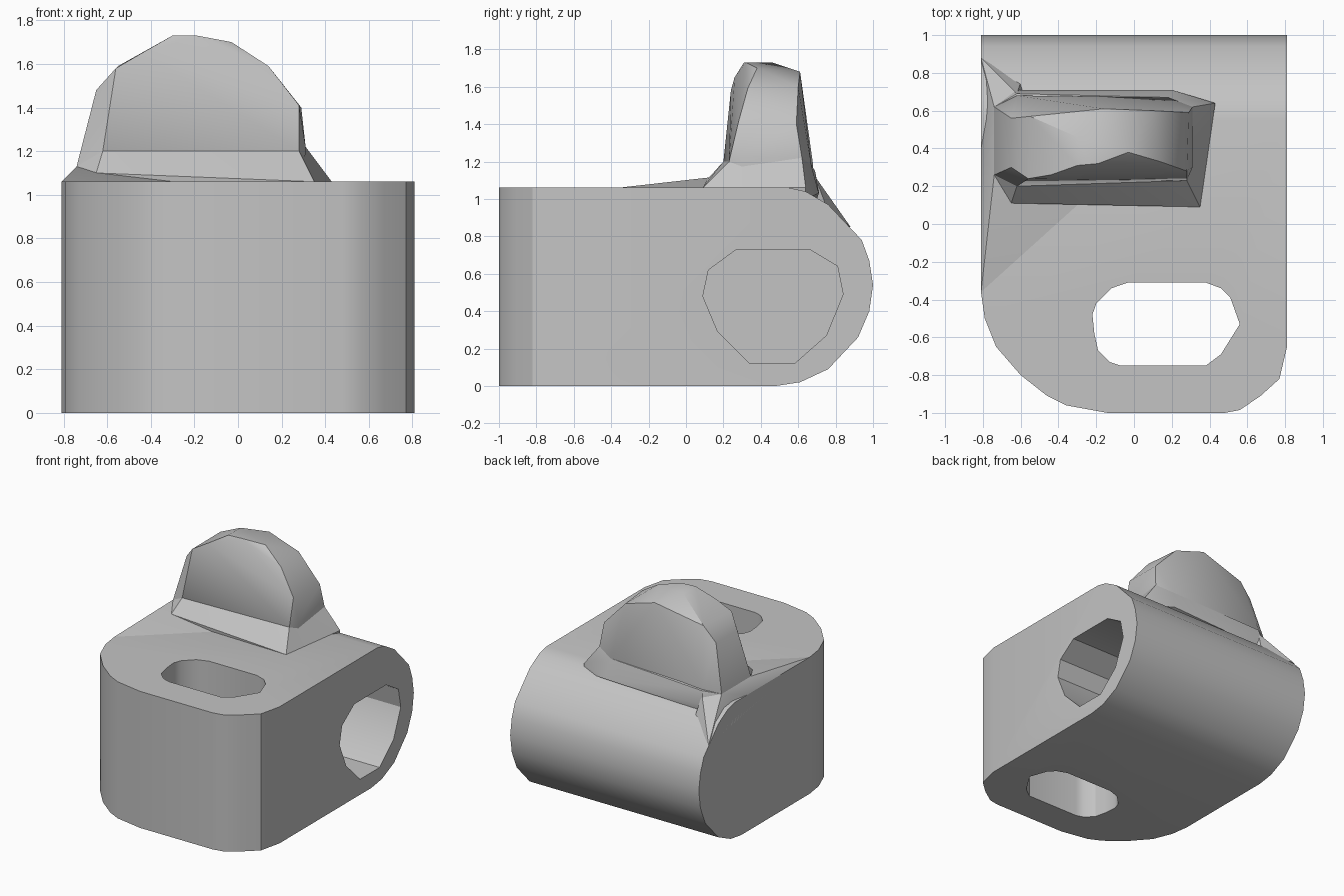
import bpy, bmesh, math
from mathutils import Vector

cube = bpy.data.objects.get("Cube")
if cube:
    bpy.data.objects.remove(cube, do_unlink=True)

grey = bpy.data.materials.new("plain_grey")
grey.use_nodes = True
grey.diffuse_color = (0.55, 0.55, 0.55, 1)
grey.node_tree.nodes["Principled BSDF"].inputs["Base Color"].default_value = grey.diffuse_color


def finish(name, bm):
    bmesh.ops.recalc_face_normals(bm, faces=bm.faces)
    mesh = bpy.data.meshes.new(name)
    bm.to_mesh(mesh)
    bm.free()
    mesh.materials.append(grey)
    obj = bpy.data.objects.new(name, mesh)
    bpy.context.collection.objects.link(obj)
    return obj


def prism(name, points, axis, start, end):
    """Extrude an outline along z (points are x, y) or x (points are y, z)."""
    place = (lambda a, b, d: (a, b, d)) if axis == "z" else (lambda a, b, d: (d, a, b))
    bm = bmesh.new()
    face = bm.faces.new([bm.verts.new(place(a, b, start)) for a, b in points])
    new = bmesh.ops.extrude_face_region(bm, geom=[face])["geom"]
    bmesh.ops.translate(bm, vec=Vector(place(0, 0, end - start)),
                        verts=[v for v in new if isinstance(v, bmesh.types.BMVert)])
    return finish(name, bm)


def hull(name, points):
    """Faceted solid wrapped around a few corner points."""
    bm = bmesh.new()
    for p in points:
        bm.verts.new(p)
    out = bmesh.ops.convex_hull(bm, input=bm.verts[:])
    loose = {g for g in out["geom_interior"] + out["geom_unused"]
             if isinstance(g, bmesh.types.BMVert)}
    bmesh.ops.delete(bm, geom=list(loose), context="VERTS")
    return finish(name, bm)


def select(obj):
    bpy.ops.object.select_all(action="DESELECT")
    obj.select_set(True)
    bpy.context.view_layer.objects.active = obj


def combine(obj, tool, operation):
    mod = obj.modifiers.new("cut", "BOOLEAN")
    mod.operation, mod.object, mod.solver = operation, tool, "EXACT"
    select(obj)
    bpy.ops.object.modifier_apply(modifier=mod.name)
    bpy.data.objects.remove(tool, do_unlink=True)


# Body: rounded-back side profile trimmed by the rounded-front plan outline
side_profile = [(-1, 0), (0.48, 0), (0.61, 0.02), (0.76, 0.09), (0.92, 0.26),
                (0.98, 0.4), (1, 0.54), (0.98, 0.67), (0.94, 0.78), (0.76, 0.97),
                (0.64, 1.04), (0.55, 1.06), (-1, 1.06)]
plan = [(0.81, 2), (0.81, -0.65), (0.77, -0.82), (0.67, -0.91), (0.56, -0.985),
        (0.48, -1), (-0.14, -1), (-0.36, -0.96), (-0.46, -0.91), (-0.6, -0.8),
        (-0.73, -0.65), (-0.79, -0.5), (-0.81, -0.36), (-0.81, 2)]
body = prism("body", side_profile, "x", -2, 2)
combine(body, prism("plan_trim", plan, "z", -1, 3), "INTERSECT")

# Upright slot, right through the body
slot = [(-0.22, -0.48), (-0.2, -0.42), (-0.12, -0.34), (-0.03, -0.31), (0.38, -0.31),
        (0.46, -0.34), (0.51, -0.39), (0.56, -0.53), (0.46, -0.69), (0.38, -0.75),
        (-0.07, -0.75), (-0.13, -0.73), (-0.19, -0.67), (-0.21, -0.58)]
combine(body, prism("slot_cutter", slot, "z", -1, 3), "DIFFERENCE")

# Blind bore from the left side
bore = [(0.27, 0.73), (0.66, 0.73), (0.81, 0.64), (0.84, 0.49), (0.75, 0.27),
        (0.58, 0.12), (0.34, 0.12), (0.17, 0.29), (0.09, 0.48), (0.12, 0.62)]
combine(body, prism("bore_cutter", bore, "x", -0.74, 2), "DIFFERENCE")

# Faceted lug standing on the top
lug = hull("lug", [
    (-0.74, 0.26, 1.13), (-0.62, 0.2, 1.2), (0.28, 0.23, 1.2),
    (-0.65, 0.3, 1.48), (-0.56, 0.24, 1.58), (-0.44, 0.26, 1.65),
    (-0.3, 0.31, 1.73), (-0.19, 0.32, 1.73), (-0.03, 0.38, 1.7),
    (0.14, 0.33, 1.59), (0.28, 0.28, 1.41), (0.31, 0.3, 1.22),
    (-0.74, 0.62, 1.13), (-0.65, 0.56, 1.48), (-0.55, 0.57, 1.59),
    (-0.3, 0.46, 1.73), (-0.16, 0.61, 1.68), (0.1, 0.6, 1.6),
    (0.29, 0.59, 1.4), (0.31, 0.62, 1.22), (-0.62, 0.68, 1.18),
    (0.18, 0.67, 1.18), (-0.6, 0.3, 1), (0.3, 0.3, 1), (0.3, 0.6, 1), (-0.6, 0.65, 1),
])

# Flared foot around the lug
lug_foot = hull("lug_foot", [
    (-0.65, 0.11, 1.1), (0.35, 0.09, 1.06), (-0.62, 0.2, 1.2), (0.28, 0.23, 1.2),
    (0.43, 0.64, 1.06), (0.31, 0.62, 1.22), (0.18, 0.67, 1.18), (-0.62, 0.69, 1.15),
    (-0.65, 0.71, 1.05), (0.2, 0.71, 1.03), (-0.74, 0.26, 1.13), (-0.74, 0.62, 1.13),
    (-0.65, 0.12, 1), (0.34, 0.1, 1), (0.42, 0.64, 1), (-0.65, 0.7, 1),
])

# Thin fillet running along the right edge of the top
edge_fillet = hull("edge_fillet", [
    (-0.81, -0.36, 1.06), (-0.74, 0.26, 1.13), (-0.74, 0.62, 1.13), (-0.81, 0.88, 0.85),
    (-0.65, 0.11, 1.1), (-0.3, 0.1, 1.06), (-0.81, 0.4, 1.06), (-0.62, 0.69, 1.12),
    (-0.5, 0.5, 1), (-0.6, 0.75, 0.96),
])

for obj in (body, lug, lug_foot, edge_fillet):
    select(obj)
    bpy.ops.object.shade_smooth_by_angle(angle=math.radians(32))
